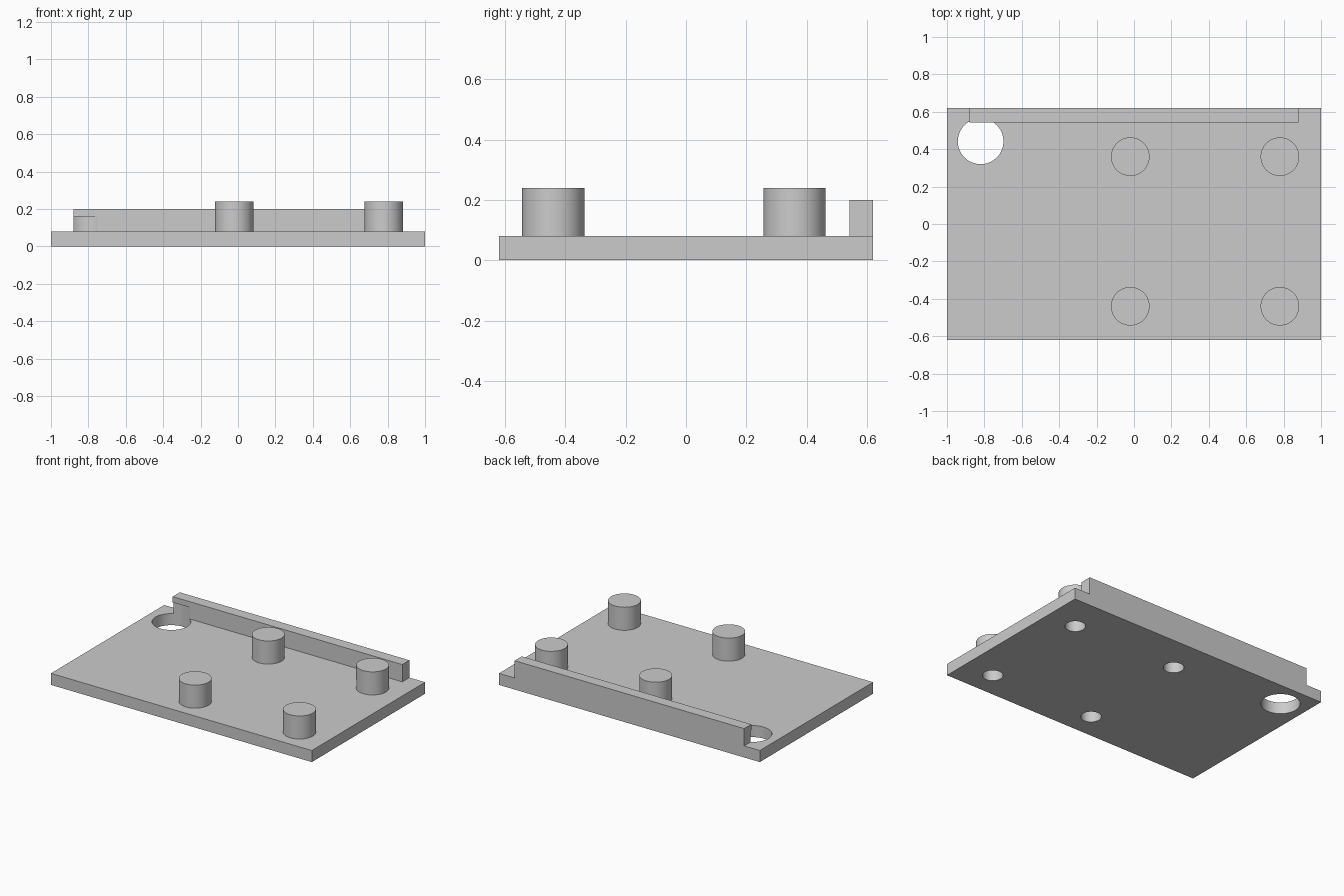
import bpy

if "Cube" in bpy.data.objects:
    bpy.data.objects.remove(bpy.data.objects["Cube"])

grey = bpy.data.materials.new("light grey")
grey.diffuse_color = (0.6, 0.6, 0.6, 1)
grey.use_nodes = True
grey.node_tree.nodes["Principled BSDF"].inputs["Base Color"].default_value = grey.diffuse_color


def box(name, x0, x1, y0, y1, z0, z1):
    bpy.ops.mesh.primitive_cube_add(size=1, location=((x0 + x1) / 2, (y0 + y1) / 2, (z0 + z1) / 2))
    ob = bpy.context.object
    ob.name = name
    ob.scale = (x1 - x0, y1 - y0, z1 - z0)
    bpy.ops.object.transform_apply(location=True, rotation=False, scale=True)
    ob.data.materials.append(grey)
    return ob


def cylinder(name, x, y, r, z0, z1):
    bpy.ops.mesh.primitive_cylinder_add(vertices=64, radius=r, depth=z1 - z0, location=(x, y, (z0 + z1) / 2))
    ob = bpy.context.object
    ob.name = name
    ob.data.materials.append(grey)
    return ob


def combine(target, tool, operation):
    mod = target.modifiers.new(tool.name, 'BOOLEAN')
    mod.operation = operation
    mod.solver = 'EXACT'
    mod.object = tool
    bpy.context.view_layer.objects.active = target
    bpy.ops.object.modifier_apply(modifier=mod.name)
    bpy.data.objects.remove(tool, do_unlink=True)


# Base plate with the rear lip, flush at the back
plate = box("base_plate", -1, 1, -0.62, 0.62, 0, 0.08)
combine(plate, box("rear_lip", -0.88, 0.88, 0.542, 0.62, 0.04, 0.20), 'UNION')

# Four standoff posts, each bored from below
posts = [(x, y) for x in (-0.02, 0.78) for y in (-0.44, 0.36)]
for x, y in posts:
    combine(plate, cylinder("post", x, y, 0.103, 0.04, 0.24), 'UNION')
for x, y in posts:
    combine(plate, cylinder("post_bore", x, y, 0.064, -0.1, 0.20), 'DIFFERENCE')

# Corner hole, which also undercuts the lip
combine(plate, cylinder("corner_hole", -0.82, 0.442, 0.122, -0.1, 0.16), 'DIFFERENCE')

# Smooth cylinder walls, sharp edges elsewhere
bpy.ops.object.select_all(action='DESELECT')
plate.select_set(True)
bpy.context.view_layer.objects.active = plate
bpy.ops.object.shade_smooth_by_angle()
